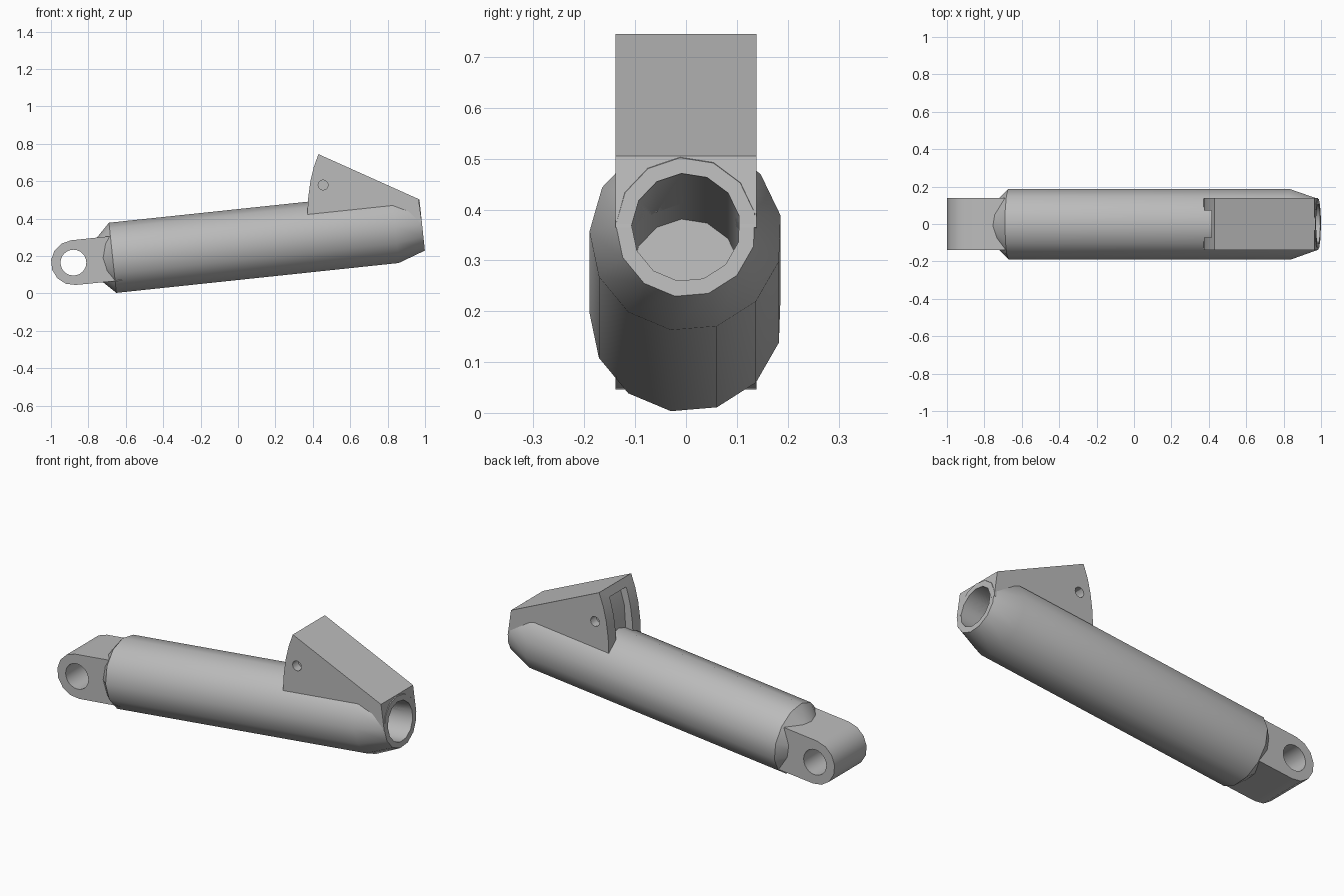
import bpy, bmesh
from math import sin, cos, radians, atan2, pi
from mathutils import Matrix, Vector

if "Cube" in bpy.data.objects:
    bpy.data.objects.remove(bpy.data.objects["Cube"])

grey = bpy.data.materials.new("plain_grey")
grey.use_nodes = True
grey.diffuse_color = (0.5, 0.5, 0.5, 1)
grey.node_tree.nodes["Principled BSDF"].inputs["Base Color"].default_value = (0.5, 0.5, 0.5, 1)

SIDES = 13
HALF = 0.139  # half width of bracket and lug
TILT = Matrix.Translation((-0.67, 0, 0.19)) @ Matrix.Rotation(-atan2(0.175, 1.655), 4, 'Y')


def loft(name, rings):
    """Closed solid through matching rings of points."""
    bm = bmesh.new()
    loops = [[bm.verts.new(p) for p in ring] for ring in rings]
    n = len(loops[0])
    for a, b in zip(loops, loops[1:]):
        for i in range(n):
            j = (i + 1) % n
            bm.faces.new((a[i], a[j], b[j], b[i]))
    bm.faces.new(loops[0])
    bm.faces.new(loops[-1])
    bmesh.ops.recalc_face_normals(bm, faces=bm.faces)
    mesh = bpy.data.meshes.new(name)
    bm.to_mesh(mesh)
    bm.free()
    mesh.materials.append(grey)
    obj = bpy.data.objects.new(name, mesh)
    bpy.context.collection.objects.link(obj)
    return obj


def turned(name, profile):
    """Solid of revolution along the tilted axis, from (distance, radius) pairs."""
    angles = [radians(-9) + 2 * pi * i / SIDES for i in range(SIDES)]
    return loft(name, [[TILT @ Vector((u, r * sin(a), -r * cos(a))) for a in angles]
                       for u, r in profile])


def prism(name, outline, y0, y1):
    """Side outline in x and z, extruded along y."""
    return loft(name, [[(x, y, z) for x, z in outline] for y in (y0, y1)])


def arc(cx, cz, r, start, end, steps):
    return [(cx + r * cos(radians(start + (end - start) * i / steps)),
             cz + r * sin(radians(start + (end - start) * i / steps))) for i in range(steps + 1)]


def cut(obj, cutters):
    bpy.context.view_layer.objects.active = obj
    for cutter in cutters:
        mod = obj.modifiers.new("cut", 'BOOLEAN')
        mod.operation = 'DIFFERENCE'
        mod.solver = 'EXACT'
        mod.object = cutter
        bpy.ops.object.modifier_apply(modifier=mod.name)


# Main parts
barrel = turned("barrel", [(-0.075, 0.115), (0, 0.19), (1.518, 0.19), (1.664, 0.138)])
bracket = prism("bracket", [(0.965, 0.505), (0.43, 0.745), (0.405, 0.675), (0.387, 0.60),
                            (0.375, 0.51), (0.37, 0.40), (0.84, 0.35), (0.985, 0.365)],
                -HALF, HALF)
lug = prism("mounting_lug", arc(-0.88, 0.165, 0.12, 96, 276, 7) + [(-0.62, 0.07), (-0.62, 0.313)],
            -HALF, HALF)

# Cutters: end bore, lug eye, rear pocket and pin holes
bore = turned("bore_cutter", [(0.81, 0.107), (1.8, 0.107)])
eye = prism("eye_cutter", arc(-0.88, 0.165, 0.069, 0, 345, 23), -0.3, 0.3)
pocket = prism("pocket_cutter", [(0.2, 0.38), (0.41, 0.38), (0.425, 0.60), (0.455, 0.70), (0.2, 0.70)],
               -0.072, 0.072)
pins = [prism("pin_cutter", arc(0.455, 0.58, 0.027, 0, 330, 11), s * 0.09, s * 0.3) for s in (-1, 1)]

cut(barrel, [bore])
cut(bracket, [bore, pocket] + pins)
cut(lug, [eye])
for helper in [bore, eye, pocket] + pins:
    bpy.data.objects.remove(helper)

# Smooth shading with sharp edges kept
for obj in (barrel, bracket, lug):
    bpy.ops.object.select_all(action='DESELECT')
    obj.select_set(True)
    bpy.context.view_layer.objects.active = obj
    bpy.ops.object.shade_smooth_by_angle(angle=radians(30))
